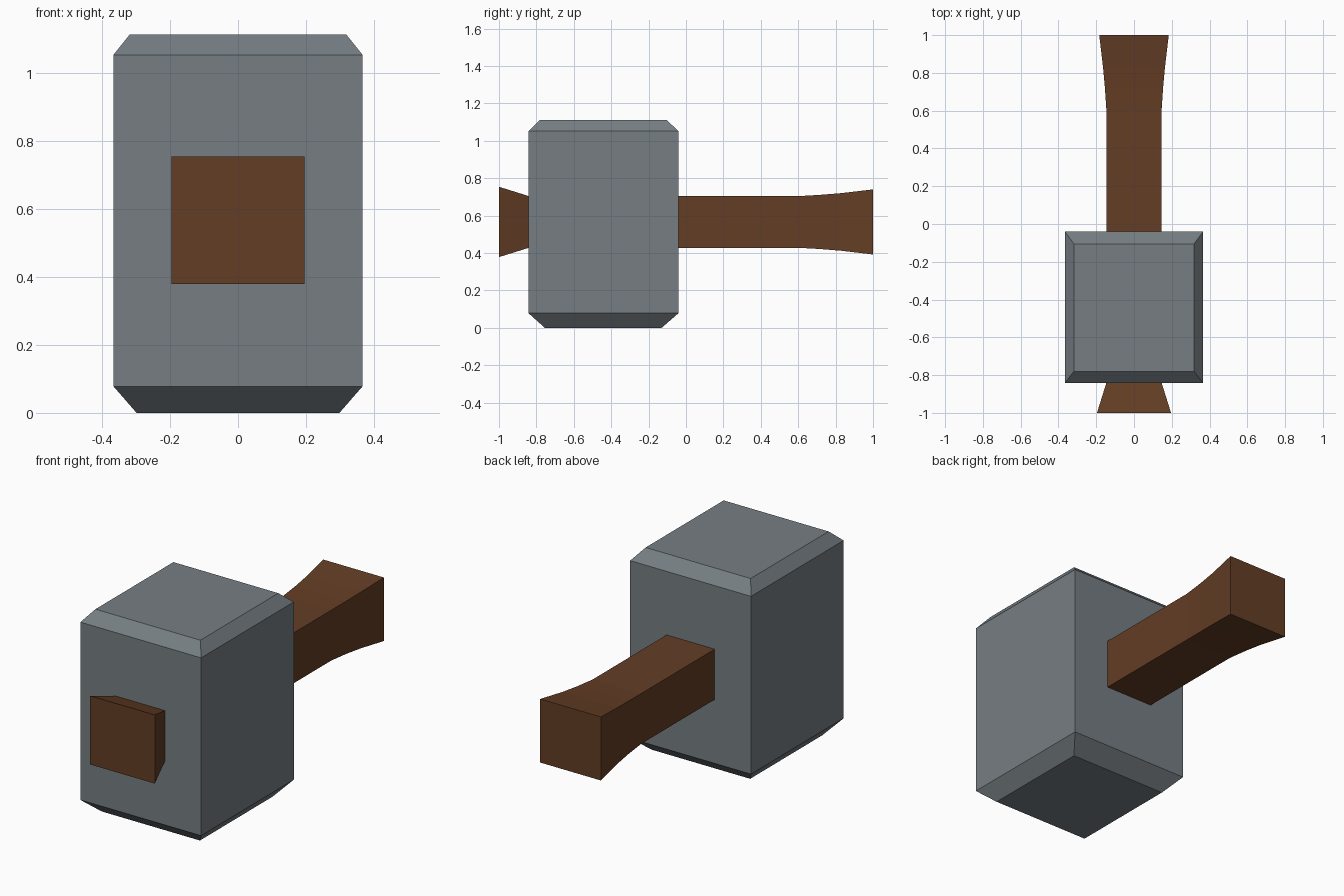
import bpy, bmesh

if "Cube" in bpy.data.objects:
    bpy.data.objects.remove(bpy.data.objects["Cube"])


def material(name, color):
    m = bpy.data.materials.new(name)
    m.diffuse_color = (*color, 1.0)
    m.use_nodes = True
    m.node_tree.nodes["Principled BSDF"].inputs["Base Color"].default_value = m.diffuse_color
    return m


def loft(name, rings, mat):
    """Skin a list of four-point rings into a closed, flat-shaded solid."""
    bm = bmesh.new()
    loops = [[bm.verts.new(p) for p in ring] for ring in rings]
    for a, b in zip(loops, loops[1:]):
        for i in range(4):
            j = (i + 1) % 4
            bm.faces.new((a[i], a[j], b[j], b[i]))
    bm.faces.new(loops[0][::-1])
    bm.faces.new(loops[-1])
    bmesh.ops.recalc_face_normals(bm, faces=bm.faces)
    mesh = bpy.data.meshes.new(name)
    bm.to_mesh(mesh)
    bm.free()
    mesh.materials.append(mat)
    obj = bpy.data.objects.new(name, mesh)
    bpy.context.collection.objects.link(obj)
    return obj


CORNERS = ((-1, -1), (1, -1), (1, 1), (-1, 1))
steel = material("grey steel", (0.18, 0.207, 0.225))
wood = material("brown wood", (0.125, 0.047, 0.018))

# Head: block with chamfered ends; (z, half width, y front, y back)
head = [(0.0, 0.298, -0.755, -0.13), (0.078, 0.366, -0.842, -0.04),
        (1.052, 0.366, -0.842, -0.04), (1.112, 0.318, -0.78, -0.105)]
loft("hammer_head",
     [[(sx * w, y0 if sy < 0 else y1, z) for sx, sy in CORNERS]
      for z, w, y0, y1 in head], steel)

# Handle: square shaft flared at both ends; (y, half width, half height)
handle = [(-1.0, 0.196, 0.188), (-0.84, 0.146, 0.138), (0.6, 0.146, 0.138),
          (0.72, 0.154, 0.145), (0.83, 0.164, 0.154), (1.0, 0.184, 0.174)]
loft("handle",
     [[(sx * w, y, 0.566 + sz * h) for sx, sz in CORNERS]
      for y, w, h in handle], wood)
